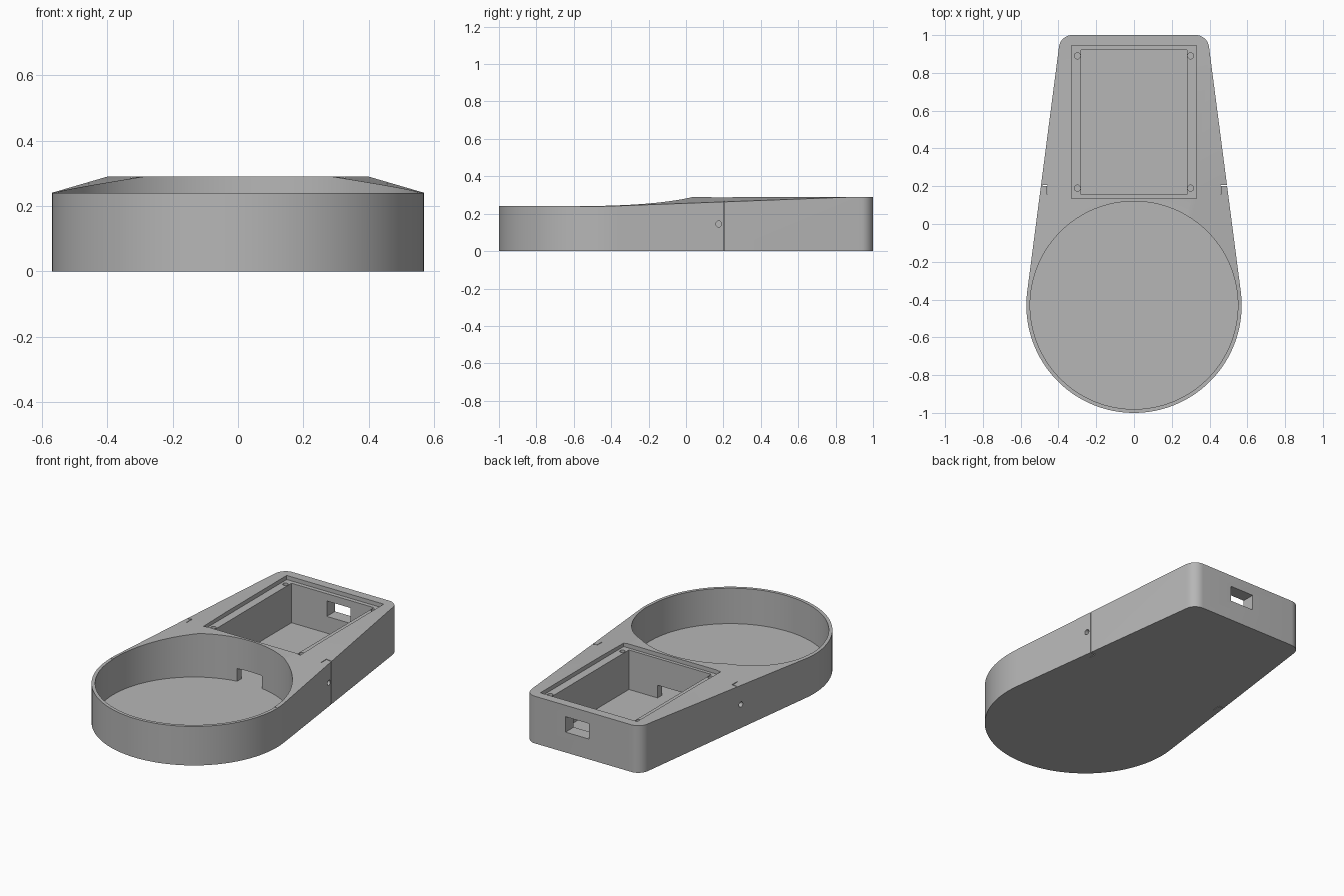
import bpy, bmesh, math
from mathutils import Vector, Matrix

cube = bpy.data.objects.get("Cube")
if cube:
    bpy.data.objects.remove(cube, do_unlink=True)

TOP, RIM, FLOOR = 0.29, 0.24, 0.022
CUP_Y, CUP_R, WALL = -0.43, 0.57, 0.02
FILLET = 0.07
TAPER = math.radians(7.4)

grey = bpy.data.materials.new("plain grey")
grey.use_nodes = True
colour = (0.47, 0.47, 0.47, 1)
grey.diffuse_color = colour
grey.node_tree.nodes["Principled BSDF"].inputs["Base Color"].default_value = colour


def make_object(name, bm):
    bmesh.ops.recalc_face_normals(bm, faces=bm.faces)
    mesh = bpy.data.meshes.new(name)
    bm.to_mesh(mesh)
    bm.free()
    obj = bpy.data.objects.new(name, mesh)
    bpy.context.collection.objects.link(obj)
    mesh.materials.append(grey)
    return obj


def arc(cx, cy, r, start, end, steps):
    angles = [start + (end - start) * i / steps for i in range(steps + 1)]
    return [(cx + r * math.cos(a), cy + r * math.sin(a)) for a in angles]


def box(name, low, high):
    low, high = Vector(low), Vector(high)
    bm = bmesh.new()
    bmesh.ops.create_cube(bm, size=1)
    for v in bm.verts:
        v.co = (low + high) / 2 + v.co * (high - low)
    return make_object(name, bm)


def cylinder(name, centre, radius, length, sides, axis="Z"):
    bm = bmesh.new()
    turn = Matrix.Rotation(math.pi / 2, 4, "Y") if axis == "X" else Matrix()
    bmesh.ops.create_cone(bm, cap_ends=True, segments=sides, radius1=radius,
                          radius2=radius, depth=length,
                          matrix=Matrix.Translation(centre) @ turn)
    return make_object(name, bm)


def cut(target, cutter):
    cutter.hide_render = True
    mod = target.modifiers.new("cut", "BOOLEAN")
    mod.operation, mod.solver, mod.object = "DIFFERENCE", "EXACT", cutter
    bpy.context.view_layer.objects.active = target
    bpy.ops.object.modifier_apply(modifier=mod.name)
    bpy.data.objects.remove(cutter, do_unlink=True)


# Outer body: round front tapering to a back with rounded corners
corner_y = 1 - FILLET
corner_x = (CUP_R - FILLET - (corner_y - CUP_Y) * math.sin(TAPER)) / math.cos(TAPER)
outline = arc(0, CUP_Y, CUP_R, math.pi - TAPER, 2 * math.pi + TAPER, 96)
outline += arc(corner_x, corner_y, FILLET, TAPER, math.pi / 2, 10)
outline += arc(-corner_x, corner_y, FILLET, math.pi / 2, math.pi - TAPER, 10)
bm = bmesh.new()
base = bm.faces.new([bm.verts.new((x, y, 0)) for x, y in outline])
grown = bmesh.ops.extrude_face_region(bm, geom=[base])["geom"]
bmesh.ops.translate(bm, vec=(0, 0, TOP),
                    verts=[g for g in grown if isinstance(g, bmesh.types.BMVert)])

# Sloping shoulders on both sides of the top
for side in (1, -1):
    a, b, c = (Vector((side * x, y, z)) for x, y, z in
               ((CUP_R, CUP_Y, RIM), (0.4, 0.9, TOP), (0.29, 0.04, TOP)))
    normal = (b - a).cross(c - a).normalized()
    normal *= 1 if normal.z > 0 else -1
    found = bmesh.ops.bisect_plane(bm, geom=bm.verts[:] + bm.edges[:] + bm.faces[:],
                                   plane_co=a, plane_no=normal, clear_outer=True)
    rim = [g for g in found["geom_cut"] if isinstance(g, bmesh.types.BMEdge)]
    bmesh.ops.holes_fill(bm, edges=[e for e in rim if e.is_boundary] or rim)
body = make_object("body", bm)

# Lower front rim and round tray
cut(body, box("rim_cutter", (-1, -2, RIM), (1, CUP_Y, 1)))
cut(body, cylinder("tray_cutter", (0, CUP_Y, FLOOR + 0.5), CUP_R - WALL, 1, 128))

# Rectangular pocket with a shallow lid ledge
cut(body, box("ledge_cutter", (-0.33, 0.135, TOP - 0.025), (0.33, 0.945, 1)))
cut(body, box("pocket_cutter", (-0.28, 0.155, FLOOR), (0.28, 0.92, 1)))

# Cable passage into the tray and port through the back
cut(body, box("passage_cutter", (-0.085, 0.05, FLOOR), (0.085, 0.2, 0.1)))
cut(body, box("port_cutter", (-0.04, 0.85, 0.125), (0.12, 1.1, 0.22)))

# Screw holes in the ledge
for x in (-0.3, 0.3):
    for y in (0.19, 0.89):
        cut(body, cylinder("screw_cutter", (x, y, 0.2), 0.016, 0.2, 24))

# Side pin holes and thin L-shaped slits
for side in (-1, 1):
    cut(body, cylinder("pin_cutter", (side * 0.51, 0.175, 0.145), 0.016, 0.09, 24, "X"))
    reach = 0.52 if side > 0 else 0.485
    xs = sorted((side * 0.457, side * reach))
    cut(body, box("slit_cutter", (xs[0], 0.202, -0.1), (xs[1], 0.207, 1)))
    xs = sorted((side * 0.457, side * 0.461))
    cut(body, box("slit_cutter", (xs[0], 0.155, -0.1), (xs[1], 0.204, 1)))

bpy.ops.object.select_all(action="DESELECT")
body.select_set(True)
bpy.context.view_layer.objects.active = body
bpy.ops.object.shade_smooth_by_angle(angle=math.radians(20))
